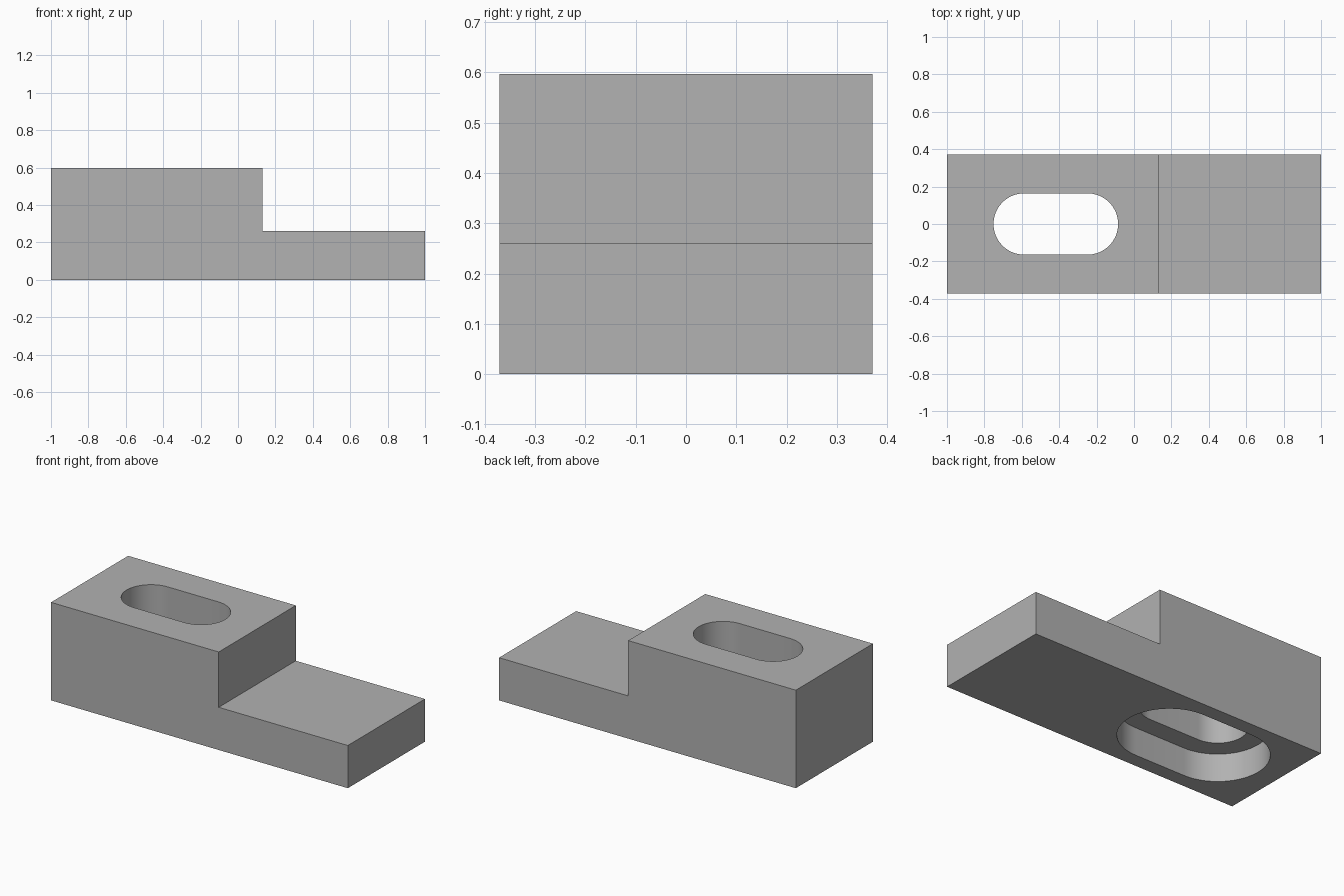
import bpy
import bmesh
from math import cos, sin, pi, radians
from mathutils import Vector

cube = bpy.data.objects.get("Cube")
if cube:
    bpy.data.objects.remove(cube, do_unlink=True)

HALF_DEPTH = 0.371
HEIGHT = 0.597
STEP_X, STEP_Z = 0.13, 0.26
SLOT_X, SLOT_HALF = -0.418, 0.169
SLOT_R, RECESS_R, RECESS_DEPTH = 0.164, 0.283, 0.17

grey = bpy.data.materials.new("plain grey")
grey.use_nodes = True
colour = (0.445, 0.445, 0.445, 1)
grey.diffuse_color = colour
grey.node_tree.nodes["Principled BSDF"].inputs["Base Color"].default_value = colour


def prism(name, outline, direction):
    """Extrude a closed outline along a direction into a solid."""
    bm = bmesh.new()
    face = bm.faces.new([bm.verts.new(p) for p in outline])
    extruded = bmesh.ops.extrude_face_region(bm, geom=[face])["geom"]
    verts = [v for v in extruded if isinstance(v, bmesh.types.BMVert)]
    bmesh.ops.translate(bm, verts=verts, vec=Vector(direction))
    bmesh.ops.recalc_face_normals(bm, faces=bm.faces)
    mesh = bpy.data.meshes.new(name)
    bm.to_mesh(mesh)
    bm.free()
    mesh.materials.append(grey)
    obj = bpy.data.objects.new(name, mesh)
    bpy.context.collection.objects.link(obj)
    return obj


def slot_cutter(name, radius, bottom, top, segments=32):
    """Round-ended slot running along x."""
    outline = []
    for side, start in ((1, -pi / 2), (-1, pi / 2)):
        for i in range(segments + 1):
            a = start + pi * i / segments
            outline.append((SLOT_X + side * SLOT_HALF + radius * cos(a),
                            radius * sin(a), bottom))
    return prism(name, outline, (0, 0, top - bottom))


# Stepped body
profile = [(-1, 0), (1, 0), (1, STEP_Z), (STEP_X, STEP_Z),
           (STEP_X, HEIGHT), (-1, HEIGHT)]
body = prism("stepped_block", [(x, -HALF_DEPTH, z) for x, z in profile],
             (0, 2 * HALF_DEPTH, 0))

# Through slot and the wider recess underneath
cutters = [slot_cutter("slot_cutter", SLOT_R, -0.1, HEIGHT + 0.1),
           slot_cutter("recess_cutter", RECESS_R, -0.1, RECESS_DEPTH)]
bpy.ops.object.select_all(action='DESELECT')
bpy.context.view_layer.objects.active = body
body.select_set(True)
for cutter in cutters:
    cutter.hide_render = True
    mod = body.modifiers.new(cutter.name, 'BOOLEAN')
    mod.operation = 'DIFFERENCE'
    mod.solver = 'EXACT'
    mod.object = cutter
    bpy.ops.object.modifier_apply(modifier=mod.name)
    bpy.data.objects.remove(cutter, do_unlink=True)

bpy.ops.object.shade_smooth_by_angle(angle=radians(30))
